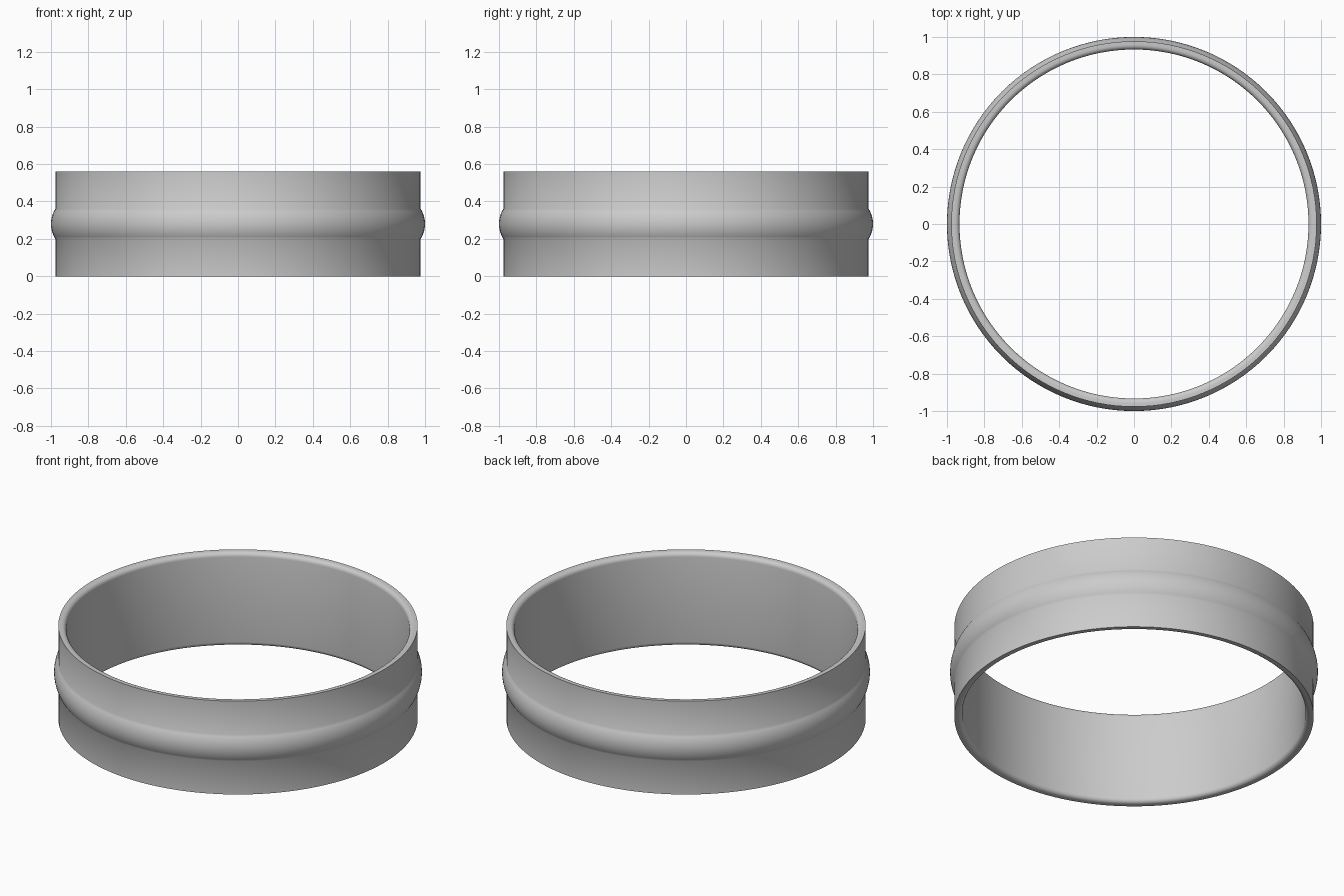
import bpy, bmesh, math

cube = bpy.data.objects.get("Cube")
if cube:
    bpy.data.objects.remove(cube, do_unlink=True)

HEIGHT = 0.56
MID = HEIGHT / 2
R_OUT, R_IN, R_BEAD = 0.977, 0.933, 1.0
BEAD_HALF = 0.08
SEGMENTS = 128

# Plain metal grey
metal = bpy.data.materials.new("metal_grey")
metal.use_nodes = True
grey = (0.6, 0.6, 0.6, 1)
metal.diffuse_color = grey
metal.node_tree.nodes["Principled BSDF"].inputs["Base Color"].default_value = grey

# Outer wall with the rounded bead around the middle
profile = [(R_OUT, 0)]
rise = R_BEAD - R_OUT
arc_radius = (BEAD_HALF ** 2 + rise ** 2) / (2 * rise)
sweep = math.asin(BEAD_HALF / arc_radius)
for i in range(13):
    a = sweep * (i / 6 - 1)
    profile.append((R_BEAD - arc_radius * (1 - math.cos(a)), MID + arc_radius * math.sin(a)))
profile.append((R_OUT, HEIGHT))

# Flat rims, rounded over into the inner wall
ROUND = 0.025
corner = [(R_IN + ROUND * (1 - math.sin(a)), HEIGHT - ROUND * (1 - math.cos(a)))
          for a in (math.pi / 2 * i / 5 for i in range(6))]
profile += corner
profile += [(r, HEIGHT - z) for r, z in reversed(corner)]

# Lathe the closed cross-section
bm = bmesh.new()
rings = []
for s in range(SEGMENTS):
    t = 2 * math.pi * s / SEGMENTS
    rings.append([bm.verts.new((r * math.cos(t), r * math.sin(t), z)) for r, z in profile])
n = len(profile)
for s in range(SEGMENTS):
    a, b = rings[s], rings[(s + 1) % SEGMENTS]
    for i in range(n):
        j = (i + 1) % n
        bm.faces.new((a[i], b[i], b[j], a[j]))
bmesh.ops.recalc_face_normals(bm, faces=bm.faces)
mesh = bpy.data.meshes.new("beaded_ring")
bm.to_mesh(mesh)
bm.free()
mesh.materials.append(metal)

ring = bpy.data.objects.new("beaded_ring", mesh)
bpy.context.collection.objects.link(ring)
bpy.ops.object.select_all(action="DESELECT")
ring.select_set(True)
bpy.context.view_layer.objects.active = ring
bpy.ops.object.shade_smooth_by_angle(angle=math.radians(35))
